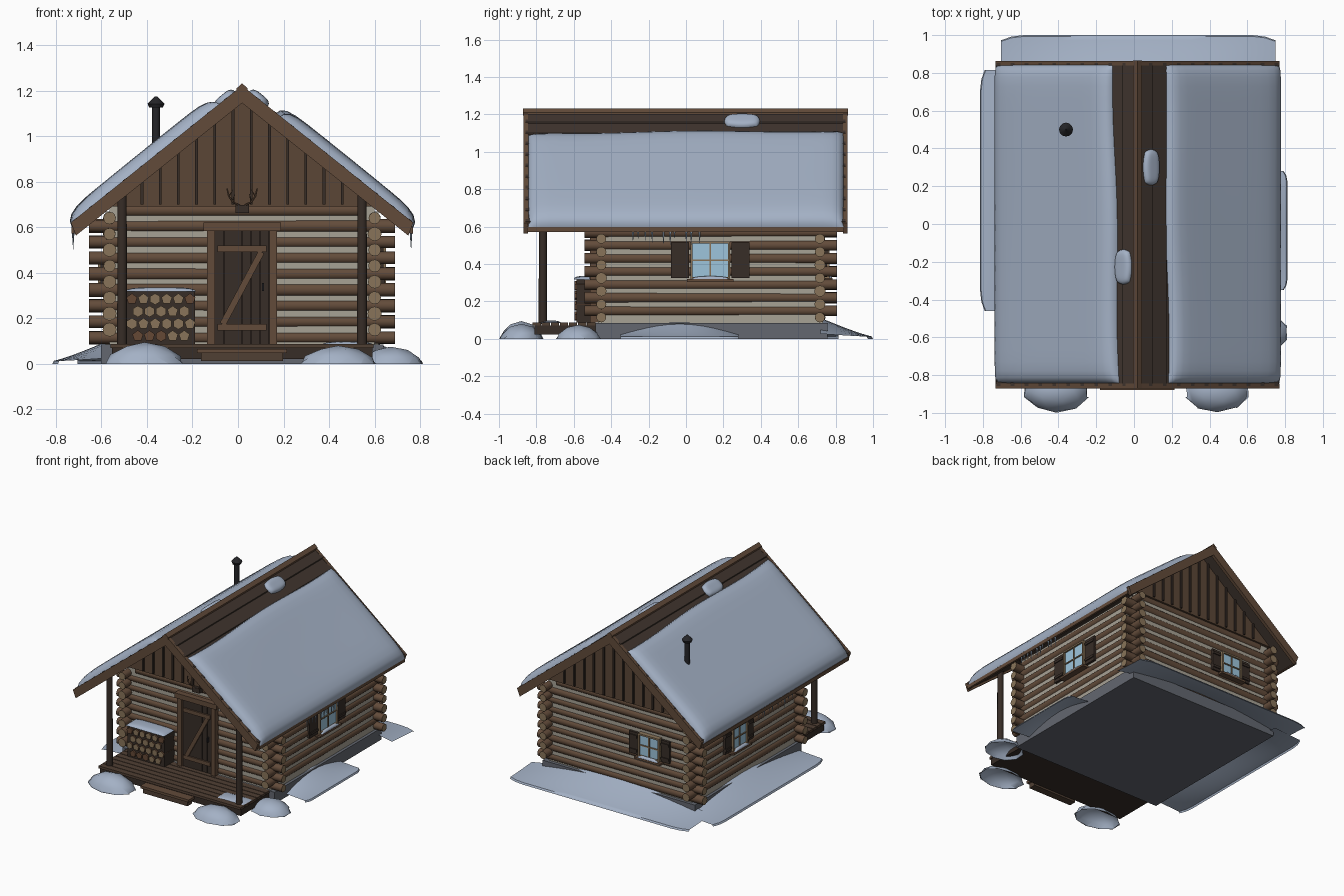
import bpy, bmesh, math, random
from mathutils import Vector, Matrix

if "Cube" in bpy.data.objects:
    bpy.data.objects.remove(bpy.data.objects["Cube"])

random.seed(4)
CX = 0.018            # ridge line / cabin centre in x
WX, YF, YB = 0.582, -0.453, 0.716   # wall centre lines


def mat(name, r, g, b):
    m = bpy.data.materials.new(name)
    m.diffuse_color = (r, g, b, 1)
    m.use_nodes = True
    m.node_tree.nodes["Principled BSDF"].inputs["Base Color"].default_value = m.diffuse_color
    return m


LOG, END = mat("log", .125, .072, .043), mat("log_end", .25, .175, .10)
CHINK, ROOF = mat("chinking", .39, .36, .30), mat("roof", .052, .036, .028)
TRIM, BOARD = mat("trim", .122, .07, .042), mat("gable", .105, .062, .037)
DARK, STONE = mat("dark_wood", .038, .026, .02), mat("stone", .125, .135, .16)
SNOW, GLASS = mat("snow", .37, .44, .56), mat("glass", .34, .56, .72)
IRON, ICE = mat("iron", .018, .018, .021), mat("ice", .36, .46, .58)
DECK, BARK = mat("deck", .08, .05, .033), mat("bark", .13, .065, .035)


def box(bm, x0, x1, y0, y1, z0, z1, mi=0, M=Matrix()):
    S = Matrix.Translation(((x0 + x1) / 2, (y0 + y1) / 2, (z0 + z1) / 2)) @ Matrix.Diagonal((x1 - x0, y1 - y0, z1 - z0, 1))
    r = bmesh.ops.create_cube(bm, size=1, matrix=M @ S)
    for f in {f for v in r["verts"] for f in v.link_faces}:
        f.material_index = mi


def cyl(bm, a, b, r1, r2, n=12, mi=0, cap=None):
    a, b = Vector(a), Vector(b)
    M = Matrix.Translation((a + b) / 2) @ (b - a).to_track_quat('Z', 'Y').to_matrix().to_4x4()
    r = bmesh.ops.create_cone(bm, cap_ends=True, segments=n, radius1=r1, radius2=r2, depth=(b - a).length, matrix=M)
    for f in {f for v in r["verts"] for f in v.link_faces}:
        f.material_index = cap if cap is not None and len(f.verts) == n else mi


def prism(bm, pts, y0, y1):
    """Extrude an x-z outline (x measured from the ridge) along y."""
    f = bm.faces.new([bm.verts.new((CX + x, y0, z)) for x, z in pts])
    r = bmesh.ops.extrude_face_region(bm, geom=[f])
    for v in r["geom"]:
        if isinstance(v, bmesh.types.BMVert):
            v.co.y = y1
    if f.is_valid and not any(len(e.link_faces) < 2 for e in f.edges):
        return
    # keep the starting cap if the extrusion consumed it
    bm.faces.ensure_lookup_table()


def finish(bm, name, mats, smooth=None, normals=True):
    if normals:
        bmesh.ops.recalc_face_normals(bm, faces=bm.faces)
    me = bpy.data.meshes.new(name)
    bm.to_mesh(me)
    bm.free()
    for m in mats:
        me.materials.append(m)
    o = bpy.data.objects.new(name, me)
    bpy.context.collection.objects.link(o)
    if smooth:
        bpy.ops.object.select_all(action='DESELECT')
        o.select_set(True)
        bpy.context.view_layer.objects.active = o
        bpy.ops.object.shade_smooth_by_angle(angle=math.radians(smooth))


def snow_sheet(name, f, nu=16, nv=24, closed=True):
    """Snow surface f(u, v), closed below by a flat base unless it is an open bank."""
    bm = bmesh.new()
    t = lambda i, n: (1 - math.cos(math.pi * i / n)) / 2
    g = [[bm.verts.new(f(t(i, nu), t(j, nv))) for j in range(nv + 1)] for i in range(nu + 1)]
    for i in range(nu):
        for j in range(nv):
            bm.faces.new((g[i][j], g[i + 1][j], g[i + 1][j + 1], g[i][j + 1]))
    if closed:
        bm.faces.new(g[0] + [r[-1] for r in g[1:-1]] + g[-1][::-1] + [r[0] for r in g[-2:0:-1]])
    else:
        bm.normal_update()
        bmesh.ops.reverse_faces(bm, faces=[q for q in bm.faces if q.normal.z < 0])
    finish(bm, name, [SNOW], 50, closed)


# foundation
bm = bmesh.new()
box(bm, CX - .62, CX + .62, -.485, .757, 0, .085)
finish(bm, "foundation", [STONE])

# log walls with staggered, overlapping corners
bm = bmesh.new()
rad = lambda: random.uniform(.026, .031)
for y in (YF, YB):
    for i in range(9):
        z, e = .115 + .07 * i, (.672 if i < 8 else .52)
        cyl(bm, (CX - e, y, z), (CX + e, y, z), rad(), rad(), 12, 0, 1)
for s in (-1, 1):
    for i in range(8):
        z = .15 + .07 * i
        cyl(bm, (CX + s * WX, -.544, z), (CX + s * WX, .807, z), rad(), rad(), 12, 0, 1)
finish(bm, "log_walls", [LOG, END], 40)

# chinking between the logs
bm = bmesh.new()
for y in (YF, YB):
    box(bm, CX - WX, CX + WX, y - .017, y + .017, .08, .69)
for s in (-1, 1):
    box(bm, CX + s * WX - .017, CX + s * WX + .017, YF, YB, .08, .67)
finish(bm, "chinking", [CHINK])

# board and batten gables
bm = bmesh.new()
for y, o in ((YF - .025, -1), (YB + .025, 1)):
    prism(bm, [(-.6, .69), (.6, .69), (0, 1.17)], y - .012, y + .012)
    for k in range(6):
        for s in (-1, 1):
            x = s * (.04 + .08 * k)
            yy = y + o * .016
            box(bm, CX + x - .006, CX + x + .006, yy - .008, yy + .008, .70, 1.165 - .8 * abs(x), 1)
finish(bm, "gables", [BOARD, DARK])

# roof decks, overlapping courses, barge boards, eave boards, ridge cap
top = lambda x: 1.215 - .8 * x
bm = bmesh.new()
for s in (-1, 1):
    prism(bm, [(0, 1.215), (s * .74, top(.74)), (s * .74, top(.74) - .05), (0, 1.165)], -.85, .845)
    for i in range(10):
        a, b = .074 * i, .074 * (i + 1) + .006
        prism(bm, [(s * a, top(a)), (s * b, top(b) + .009), (s * b, top(b) - .002)], -.858, .852)
finish(bm, "roof", [ROOF])
bm = bmesh.new()
for s in (-1, 1):
    for y0, y1 in ((-.87, -.845), (.84, .864)):
        prism(bm, [(0, 1.222), (s * .752, .62), (s * .73, .563), (0, 1.145)], y0, y1)
    prism(bm, [(s * .735, .61), (s * .75, .60), (s * .75, .572), (s * .735, .572)], -.85, .845)
    prism(bm, [(0, 1.232), (s * .024, 1.21), (s * .024, 1.195), (0, 1.214)], -.872, .866)
finish(bm, "roof_trim", [TRIM])


# snow on the roof: big slabs and small ridge clumps
def roof_snow(name, s, x0, x1, y0, y1, t, pu, pv, skew=0):
    big = x1 > .7
    def f(u, v):
        a, b = 2 * u - 1, 2 * v - 1
        xa = x0 + (skew * (v - .5) + .006 * math.sin(9 * v) if big else 0)
        h = t * max(0, 1 - abs(a) ** pu) ** .5 * max(0, 1 - abs(b) ** pv) ** .5
        x, y = xa + (x1 - xa) * u, y0 + (y1 - y0) * v
        if big:
            h *= 1 + .05 * math.sin(5 * v + 3 * u)
        else:   # round the clump's corners
            x, y = x - a * b * b * (x1 - x0) * .12, y - b * a * a * (y1 - y0) * .08
        return (CX + s * (x + .62 * h), y, top(x) + .004 + .78 * h - (.02 * u ** 12 if big else 0))
    snow_sheet(name, f)


roof_snow("roof_snow_right", 1, .155, .752, -.842, .842, .047, 12, 24, -.02)
roof_snow("roof_snow_left", -1, .112, .748, -.842, .842, .05, 12, 24, .03)
roof_snow("ridge_clump_right", 1, .03, .112, .205, .395, .026, 4, 6)
roof_snow("ridge_clump_left", -1, .03, .115, -.32, -.135, .026, 4, 6)

# icicles below both eaves
bm = bmesh.new()
for s, ya, yb in ((1, -.29, .07), (-1, -.2, .2)):
    for i in range(10):
        y = ya + (yb - ya) * (i + random.uniform(-.3, .3)) / 9
        z = .59 - random.uniform(.04, .09)
        cyl(bm, (CX + s * .742, y, .605), (CX + s * .742, y, z), .009, .0005, 6)
finish(bm, "icicles", [ICE], 50)

# stove pipe
bm = bmesh.new()
cyl(bm, (-.36, .5, .85), (-.36, .5, 1.145), .018, .018)
cyl(bm, (-.36, .5, 1.125), (-.36, .5, 1.142), .03, .037)
cyl(bm, (-.36, .5, 1.142), (-.36, .5, 1.175), .037, .004)
finish(bm, "stove_pipe", [IRON], 35)

# porch deck, step and posts
bm = bmesh.new()
box(bm, CX - .572, CX + .572, -.81, -.48, .022, .072, 1)
for i in range(7):
    y = -.82 + .0486 * i
    box(bm, CX - .578, CX + .578, y, y + .044, .07, .088)
finish(bm, "porch_deck", [DECK, DARK])
bm = bmesh.new()
box(bm, CX - .197, CX + .197, -.88, -.815, .048, .066)
box(bm, CX - .18, CX + .18, -.87, -.815, .012, .048, 1)
finish(bm, "porch_step", [TRIM, DECK])
bm = bmesh.new()
for s in (-1, 1):
    cyl(bm, (CX + s * .527, -.765, .08), (CX + s * .527, -.765, .755), .023, .021, 10)
finish(bm, "porch_posts", [DARK], 40)

# door: planks, Z brace, frame and handle
bm = bmesh.new()
box(bm, CX - .12, CX + .12, -.49, -.45, .088, .583)
for i in range(6):
    x = CX - .12 + .04 * i
    box(bm, x + .001, x + .039, -.497, -.45, .088, .583)
for z in (.16, .505):
    box(bm, CX - .108, CX + .108, -.508, -.49, z - .014, z + .014, 1)
L = math.hypot(.17, .317)
M = Matrix.Translation((CX, -.499, .3325)) @ Matrix.Rotation(-math.atan2(.317, .17), 4, 'Y')
box(bm, -L / 2, L / 2, -.008, .008, -.014, .014, 1, M)
for s in (-1, 1):
    box(bm, CX + s * .137 - .017, CX + s * .137 + .017, -.512, -.44, .088, .59, 1)
box(bm, CX - .17, CX + .17, -.52, -.44, .583, .62, 1)
box(bm, CX + .088, CX + .096, -.515, -.49, .32, .355, 2)
finish(bm, "door", [DARK, TRIM, IRON])

# antler mount over the door
bm = bmesh.new()
box(bm, CX - .03, CX + .03, -.515, -.47, .663, .698)
for s in (-1, 1):
    p = [(.012, -.51, .695), (.04, -.52, .71), (.058, -.525, .735), (.066, -.52, .77)]
    p = [(CX + s * x, y, z) for x, y, z in p]
    for a, b in zip(p, p[1:]):
        cyl(bm, a, b, .0045, .0035, 6, 1)
    for k, tip in ((1, (.032, -.53, .745)), (2, (.04, -.535, .765))):
        cyl(bm, p[k], (CX + s * tip[0], tip[1], tip[2]), .0035, .001, 6, 1)
finish(bm, "antler_mount", [DARK, TRIM])

# firewood stack
bm = bmesh.new()
box(bm, -.488, -.188, -.585, -.47, .088, .322)
for r in range(4):
    for c in range(5 if r % 2 == 0 else 6):
        x, z = -.44 + .051 * c - (.026 if r % 2 else 0), .122 + .054 * r
        n, m = random.choice((5, 6)), random.choice((1, 1, 2))
        cyl(bm, (x, -.5, z), (x, -.596, z), .025, .025, n, 2, m)
finish(bm, "firewood_stack", [DARK, END, BARK])


def dome(x0, x1, y0, y1, z, h, p=4):
    return lambda u, v: (x0 + (x1 - x0) * u, y0 + (y1 - y0) * v,
                         z + h * max(0, (1 - abs(2 * u - 1) ** p) * (1 - abs(2 * v - 1) ** p)) ** .5)


snow_sheet("firewood_snow", dome(-.495, -.183, -.6, -.475, .318, .018), 10, 8)
snow_sheet("deck_snow", dome(.37, .592, -.775, -.67, .086, .013, 2), 8, 8)


# windows with shutters, sill and sill snow; local -y points out of the wall
def window(name, loc, turn, w, h, sw):
    M = Matrix.Translation(loc) @ Matrix.Rotation(math.radians(turn), 4, 'Z')
    bm = bmesh.new()
    b = lambda *a: box(bm, *a, M)
    b(-w, w, -.012, .03, -h, h, 0)
    t = .012
    for s in (-1, 1):
        b(s * w - t / 2, s * w + t / 2, -.024, .03, -h - t / 2, h + t / 2, 1)
        b(-w, w, -.024, .03, s * h - t / 2, s * h + t / 2, 1)
        c = s * (w + t + sw / 2 + .002)
        b(c - sw / 2, c + sw / 2, -.012, .006, -h, h, 2)
        for k in (-1, 1):
            b(c - sw * .45, c + sw * .45, -.019, -.01, k * h * .65 - .009, k * h * .65 + .009, 2)
    b(-.004, .004, -.019, 0, -h, h, 1)
    b(-w, w, -.019, 0, -.004, .004, 1)
    b(-w - .025, w + .025, -.04, .02, -h - .02, -h - .005, 3)
    finish(bm, name, [GLASS, END, DARK, TRIM])
    g = dome(-w, w, -.038, -.012, -h - .006, .016, 3)
    snow_sheet(name + "_sill_snow", lambda u, v: M @ Vector(g(u, v)), 10, 6)


window("window_right", (CX + WX + .027, .13, .42), 90, .1, .095, .095)
window("window_left", (CX - WX - .027, .24, .40), -90, .08, .08, .07)
window("window_back", (-.23, YB + .027, .41), 180, .08, .08, .07)


# snow drifts banked against the foundation (open underneath)
def drift(name, wall, out, a, b, h, along_x):
    def f(u, v):
        bow = math.sin(math.pi * u)
        d = wall + (out - wall) * v * (.9 + .1 * min(1, bow * 6))
        z = .012 * (v < 1) + h * (1 - v) ** 1.2 * (.15 + .85 * bow)
        p = a + (b - a) * u
        return (p, d, z) if along_x else (d, p, z)
    snow_sheet(name, f, 16, 10, False)


drift("drift_back", .72, 1.0, -.705, .75, .1, True)
drift("drift_left", -.57, -.815, -.46, .815, .09, False)
drift("drift_right", .61, .812, -.35, .28, .08, False)

# faceted snow mounds around the porch
for i, (x, y, rx, ry, h) in enumerate(((-.41, -.88, .178, .118, .095), (.44, -.88, .175, .118, .08), (.67, -.575, .145, .122, .075))):
    bm = bmesh.new()
    bmesh.ops.create_icosphere(bm, subdivisions=2, radius=1)
    bmesh.ops.bisect_plane(bm, geom=bm.verts[:] + bm.edges[:] + bm.faces[:], plane_co=(0, 0, 0), plane_no=(0, 0, 1), clear_inner=True)
    for v in bm.verts:
        k = random.uniform(.94, 1.02)
        v.co = (x + rx * k * v.co.x, y + ry * k * v.co.y, h * max(0, v.co.z) ** 1.3)
    finish(bm, "snow_mound_%d" % i, [SNOW], 50, False)
